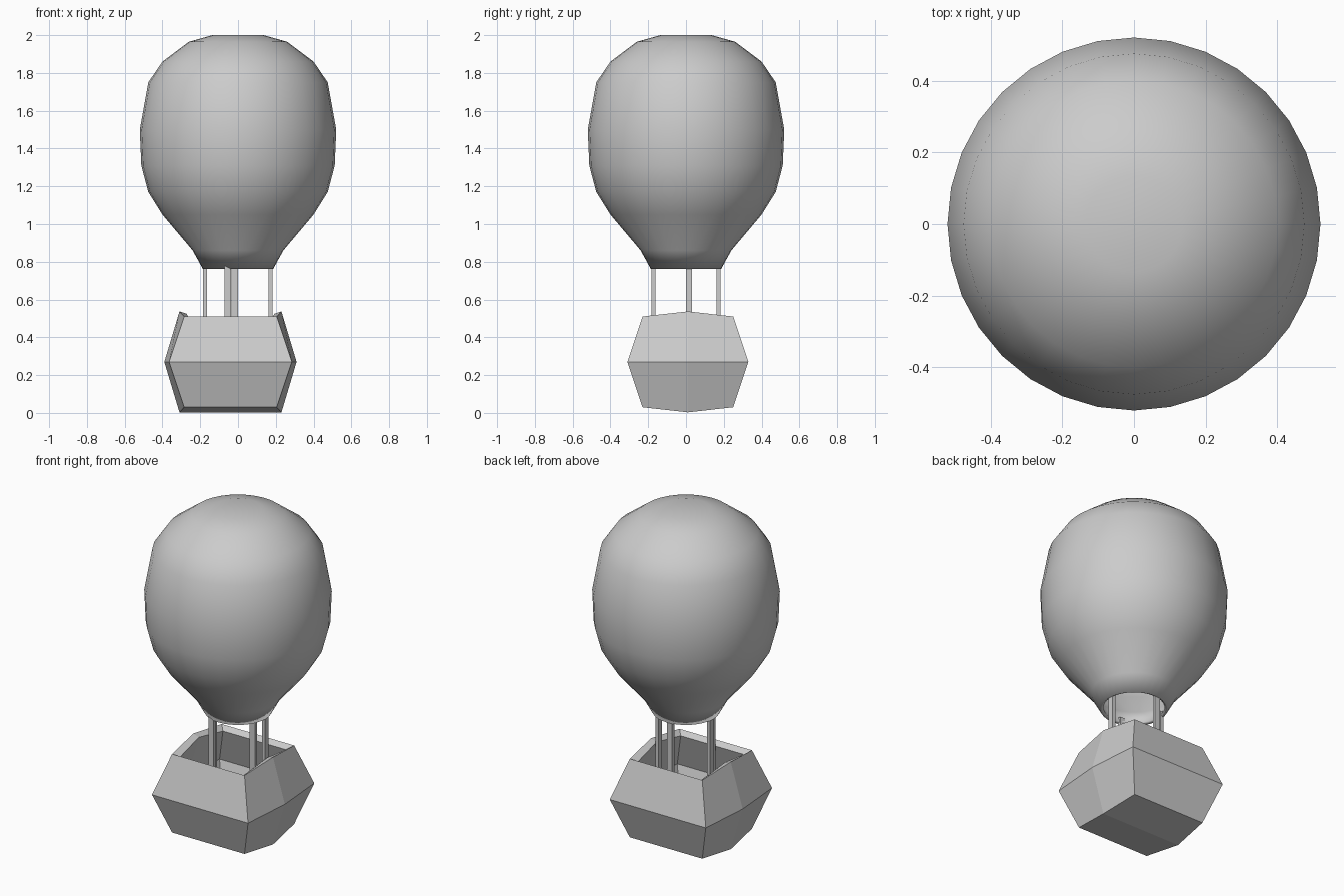
import bpy, bmesh
from math import sin, cos, tau, radians

if "Cube" in bpy.data.objects:
    bpy.data.objects.remove(bpy.data.objects["Cube"])


def mesh_object(name, verts, faces):
    mesh = bpy.data.meshes.new(name)
    bm = bmesh.new()
    vs = [bm.verts.new(v) for v in verts]
    for f in faces:
        bm.faces.new([vs[i] for i in f])
    bmesh.ops.recalc_face_normals(bm, faces=bm.faces[:])
    bm.to_mesh(mesh)
    bm.free()
    obj = bpy.data.objects.new(name, mesh)
    bpy.context.collection.objects.link(obj)
    return obj


def solidify(obj, thickness):
    mod = obj.modifiers.new("Thickness", "SOLIDIFY")
    mod.thickness = thickness
    mod.offset = -1
    mod.use_even_offset = True


# Balloon envelope: revolved profile (radius, height), open at the neck
profile = [(0.187, 0.763), (0.24, 0.86), (0.40, 1.05), (0.475, 1.17),
           (0.512, 1.31), (0.52, 1.50), (0.475, 1.75), (0.40, 1.86),
           (0.26, 1.965), (0.135, 2.0)]
SEG = 32
verts = [(r * cos(tau * i / SEG), r * sin(tau * i / SEG), z)
         for r, z in profile for i in range(SEG)]
faces = [(k * SEG + i, k * SEG + (i + 1) % SEG,
          (k + 1) * SEG + (i + 1) % SEG, (k + 1) * SEG + i)
         for k in range(len(profile) - 1) for i in range(SEG)]
faces.append(tuple(range((len(profile) - 1) * SEG, len(profile) * SEG)))
envelope = mesh_object("balloon_envelope", verts, faces)
solidify(envelope, 0.02)
bpy.context.view_layer.objects.active = envelope
envelope.select_set(True)
bpy.ops.object.shade_smooth_by_angle(angle=radians(40))

# Basket: faceted box bulging at mid height, with the side panels ridged at y = 0
CX, CY, CZ = -0.04, 0.01, 0.27
verts = []
for sx in (-1, 1):
    for j in (-1, 0, 1):
        for k in (-1, 0, 1):
            half_x = 0.35 - 0.08 * abs(k) - (0.025 if j else 0)
            half_y = 0.32 - 0.08 * abs(k)
            half_z = 0.24 if j else 0.267
            verts.append((CX + sx * half_x, CY + j * half_y, CZ + k * half_z))


def vid(s, j, k):
    return s * 9 + j * 3 + k


faces = []
for a in (0, 1):
    for s in (0, 1):
        for b in (0, 1):
            faces.append((vid(s, a, b), vid(s, a + 1, b),
                          vid(s, a + 1, b + 1), vid(s, a, b + 1)))
    for j in (0, 2):
        faces.append((vid(0, j, a), vid(1, j, a), vid(1, j, a + 1), vid(0, j, a + 1)))
    faces.append((vid(0, a, 0), vid(1, a, 0), vid(1, a + 1, 0), vid(0, a + 1, 0)))
basket = mesh_object("basket", verts, faces)
solidify(basket, 0.04)

# Four posts joining the basket to the neck: name, x, y, width x, width y
Z0, Z1 = 0.04, 0.80
for name, x, y, wx, wy in (("left_post", -0.175, 0.016, 0.02, 0.034),
                           ("right_post", 0.172, 0.016, 0.02, 0.034),
                           ("front_post", -0.055, -0.172, 0.034, 0.02),
                           ("back_post", -0.017, 0.172, 0.034, 0.02)):
    bpy.ops.mesh.primitive_cube_add(size=1, location=(x, y, (Z0 + Z1) / 2))
    post = bpy.context.object
    post.name = name
    post.scale = (wx, wy, Z1 - Z0)
